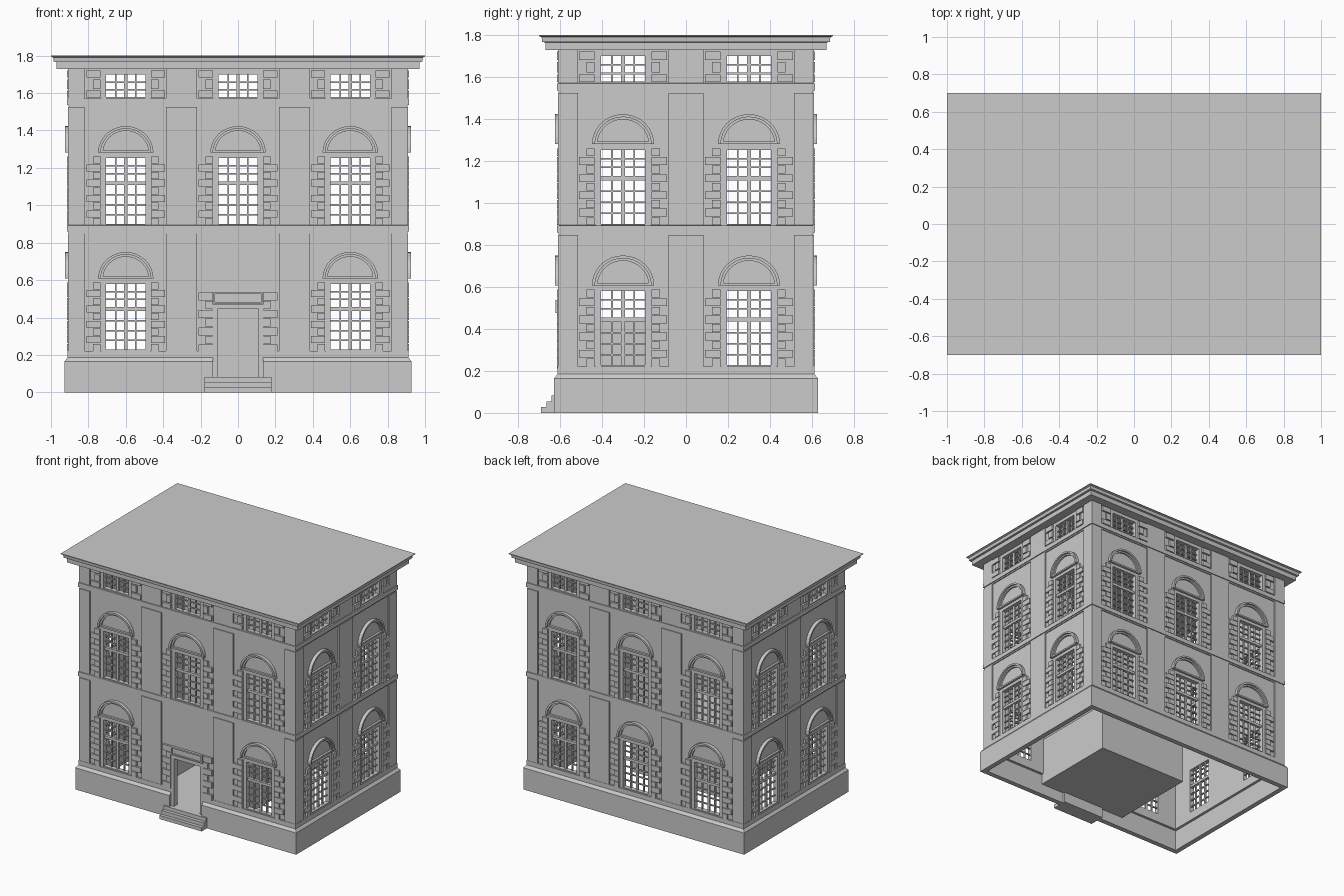
import bpy, bmesh, math
from mathutils import Matrix, Vector

if "Cube" in bpy.data.objects:
    bpy.data.objects.remove(bpy.data.objects["Cube"])

HX, HY = 0.9, 0.6          # half size of the main wall block
parts = {}                 # part name -> bmesh


def bm_of(part):
    return parts.setdefault(part, bmesh.new())


class Facade:
    def __init__(self, turn, half, depth, windows, piers):
        self.rot = Matrix.Rotation(turn * math.pi / 2, 3, 'Z')
        self.half, self.depth, self.windows, self.piers = half, depth, windows, piers

    def at(self, u, d, z):
        return self.rot @ Vector((u, -(self.depth + d), z))


def box(part, f, u0, u1, d0, d1, z0, z1):
    bm = bm_of(part)
    v = [bm.verts.new(f.at(u, d, z)) for z in (z0, z1) for u, d in ((u0, d0), (u0, d1), (u1, d1), (u1, d0))]
    for q in ((3, 2, 1, 0), (4, 5, 6, 7)):
        bm.faces.new([v[i] for i in q])
    for i in range(4):
        j = (i + 1) % 4
        bm.faces.new((v[i], v[j], v[j + 4], v[i + 4]))


def loft(part, rings, loop_rings=False, caps=True):
    bm = bm_of(part)
    rs = [[bm.verts.new(p) for p in r] for r in rings]
    n = len(rs[0])
    for i in range(len(rs) if loop_rings else len(rs) - 1):
        a, b = rs[i], rs[(i + 1) % len(rs)]
        for k in range(n):
            m = (k + 1) % n
            bm.faces.new((a[k], a[m], b[m], b[k]))
    if caps and not loop_rings:
        bm.faces.new(rs[0])
        bm.faces.new(rs[-1])


def sweep(part, path, profile, closed):
    # path entries: x, y and the mitre direction for the outward offset
    loft(part, [[(x + sx * o, y + sy * o, z) for o, z in profile] for x, y, sx, sy in path], closed)


def arch(f, u, z):
    prof = ((.122, 0), (.122, .012), (.134, .012), (.134, .025), (.148, .025), (.148, 0))
    rings = []
    for i in range(17):
        a = math.pi * i / 16
        rings.append([f.at(u + r * math.cos(a), d, z + r * .96 * math.sin(a)) for r, d in prof])
    loft("window_arches", rings)
    box("window_arches", f, u - .148, u + .148, 0, .016, z, z + .012)


def quoins(f, u, rows, inner=.135):
    # rows: (bottom, top, outer half width)
    for z0, z1, w in rows:
        for s in (-1, 1):
            a, b = sorted((u + s * inner, u + s * w))
            box("quoins", f, a, b, 0, .015, z0 + .002, z1 - .002)


def sash(f, u, z0, z1, rows):
    # four columns of panes with a heavier middle mullion
    for x, w in ((-.053, .004), (0, .009), (.053, .004)):
        box("window_bars", f, u + x - w, u + x + w, -.025, -.012, z0, z1)
    for i in range(1, rows):
        z = z0 + (z1 - z0) * i / rows
        box("window_bars", f, u - .105, u + .105, -.024, -.013, z - .004, z + .004)


def frame(f, u, z0, z1, top):
    for s in (-1, 1):
        a, b = sorted((u + s * .105, u + s * .13))
        box("window_frames", f, a, b, -.03, .006, z0, top)
    box("window_frames", f, u - .105, u + .105, -.03, .006, z1, top)
    box("window_frames", f, u - .105, u + .105, -.03, .004, z0 - .005, z0 + .008)


def tall_window(f, u, z):
    frame(f, u, z, z + .36, z + .383)
    box("window_frames", f, u - .105, u + .105, -.028, -.005, z + .215, z + .235)
    sash(f, u, z + .005, z + .215, 4)
    sash(f, u, z + .235, z + .36, 3)
    arch(f, u, z + .388)
    quoins(f, u, [(z + .041 * i, z + .041 * (i + 1), .21 if i % 2 else .175) for i in range(9)])


def attic_window(f, u):
    frame(f, u, 1.572, 1.70, 1.722)
    sash(f, u, 1.575, 1.70, 3)
    quoins(f, u, ((1.574, 1.615, .21), (1.62, 1.675, .175), (1.68, 1.724, .21)))


def wall(f, holes):
    # grid of cells that leaves out the openings
    bm = bm_of("walls")
    us = sorted({-f.half, f.half} | {h[0] for h in holes} | {h[1] for h in holes})
    zs = sorted({.16, 1.735} | {h[2] for h in holes} | {h[3] for h in holes})
    grid = {(u, z): bm.verts.new(f.at(u, 0, z)) for u in us for z in zs}
    for a, b in zip(us, us[1:]):
        for c, d in zip(zs, zs[1:]):
            m, n = (a + b) / 2, (c + d) / 2
            if not any(h[0] < m < h[1] and h[2] < n < h[3] for h in holes):
                bm.faces.new((grid[a, c], grid[b, c], grid[b, d], grid[a, d]))


# Four facades: front, right, back, left
long_side = dict(half=HX, depth=HY, windows=(-.6, 0, .6),
                 piers=((-.91, -.82), (-.385, -.22), (.22, .385), (.82, .91)))
short_side = dict(half=HY, depth=HX, windows=(-.3, .3),
                  piers=((-.61, -.515), (-.083, .083), (.515, .61)))
facades = [Facade(t, **(short_side if t % 2 else long_side)) for t in range(4)]
front = facades[0]

for f in facades:
    holes = []
    for u in f.windows:
        for z in (.22, .893):
            if f is front and u == 0 and z < .5:
                holes.append((-.12, .12, .16, .46))
                continue
            tall_window(f, u, z)
            holes.append((u - .12, u + .12, z, z + .37))
        attic_window(f, u)
        holes.append((u - .12, u + .12, 1.572, 1.71))
    wall(f, holes)
    for u0, u1 in f.piers:
        for z0, z1 in ((.22, .848), (.895, 1.525), (1.572, 1.732)):
            box("pilasters", f, u0, u1, -.005, .01, z0, z1)

# Doorway: jambs, lintel panel, quoins
for a, b in ((-.135, -.11), (.11, .135)):
    box("door_frame", front, a, b, -.03, .012, .08, .47)
box("door_frame", front, -.11, .11, -.03, .012, .445, .47)
box("door_lintel", front, -.132, .132, 0, .012, .475, .535)
for z0, z1 in ((.475, .484), (.526, .537)):
    box("door_lintel", front, -.132, .132, .012, .022, z0, z1)
for a, b in ((-.132, -.122), (.122, .132)):
    box("door_lintel", front, a, b, .012, .022, .484, .526)
quoins(front, 0, [(.21 + .0465 * i, .21 + .0465 * (i + 1), .175 if i % 2 else .21) for i in range(7)])

# Steps
for i, d in enumerate((.09, .065, .04)):
    box("steps", front, -.178, .178, -.03, d, .0275 * i, .0275 * (i + 1))

# Plinth, broken at the doorway
corners = [(HX, -HY, 1, -1), (HX, HY, 1, 1), (-HX, HY, -1, 1), (-HX, -HY, -1, -1)]
gap = [(.135, -HY, 0, -1)] + corners + [(-.135, -HY, 0, -1)]
sweep("plinth", gap, ((-.01, 0), (.028, 0), (.028, .165), (.012, .185), (.012, .22), (-.01, .22)), False)

# String courses
for z in (.85, 1.527):
    sweep("string_courses", corners,
          ((-.005, z), (.007, z), (.007, z + .01), (.014, z + .01), (.014, z + .043), (-.005, z + .045)), True)

# Cornice with flat roof
prof = ((.0, 1.73), (.07, 1.73), (.07, 1.765), (.085, 1.767), (.088, 1.79), (.1, 1.795), (.1, 1.8))
loft("cornice_roof", [[(x + sx * o, y + sy * o, z) for x, y, sx, sy in corners] for o, z in prof])

# Entrance hall behind the door, open to the front
bm = bm_of("entrance_hall")
v = [bm.verts.new((x, y, z)) for z in (.08, .446) for x, y in ((-.38, -.585), (-.38, .1), (.38, .1), (.38, -.585))]
for q in ((0, 1, 2, 3), (7, 6, 5, 4), (0, 4, 5, 1), (1, 5, 6, 2), (2, 6, 7, 3)):
    bm.faces.new([v[i] for i in q])

# Turn every part into an object
for name, bm in parts.items():
    if name != "walls":
        bmesh.ops.recalc_face_normals(bm, faces=bm.faces)
    mesh = bpy.data.meshes.new(name)
    bm.to_mesh(mesh)
    bm.free()
    ob = bpy.data.objects.new(name, mesh)
    bpy.context.collection.objects.link(ob)
    if name == "walls":
        mod = ob.modifiers.new("thickness", 'SOLIDIFY')
        mod.thickness, mod.offset = .03, -1
